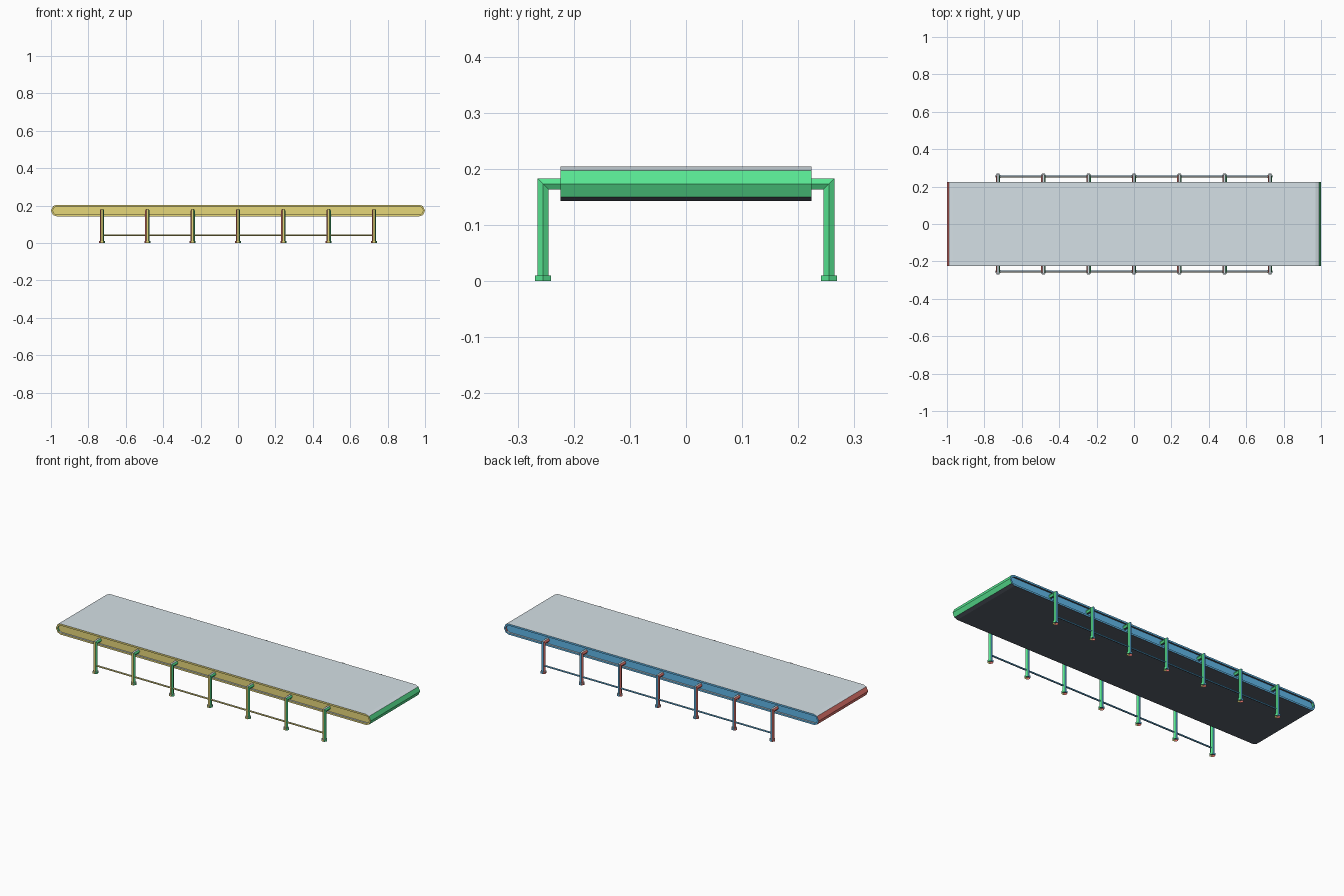
import bpy, bmesh, math

cube = bpy.data.objects.get("Cube")
if cube:
    bpy.data.objects.remove(cube, do_unlink=True)


def material(name, srgb):
    """Flat material from display values, stored linear."""
    colour = [((c / 255 + 0.055) / 1.055) ** 2.4 for c in srgb] + [1]
    mat = bpy.data.materials.new(name)
    mat.use_nodes = True
    mat.diffuse_color = colour
    mat.node_tree.nodes["Principled BSDF"].inputs["Base Color"].default_value = colour
    return mat


# One colour per facing direction: +x, -x, +y, -y, +z, -z
MATS = [material("green", (87, 228, 145)), material("red", (236, 122, 114)),
        material("blue", (97, 184, 233)), material("yellow", (230, 215, 122)),
        material("light grey", (213, 224, 230)), material("charcoal", (87, 95, 106))]


def loft(name, rings, open_start=False):
    """Skin a row of equal point rings, cap the ends, colour by direction."""
    bm = bmesh.new()
    loops = [[bm.verts.new(p) for p in ring] for ring in rings]
    n = len(loops[0])
    for a, b in zip(loops, loops[1:]):
        for i in range(n):
            j = (i + 1) % n
            bm.faces.new((a[i], a[j], b[j], b[i]))
    start_cap = bm.faces.new(loops[0])
    bm.faces.new(loops[-1])
    bmesh.ops.recalc_face_normals(bm, faces=bm.faces)
    for face in bm.faces:
        axis = max(range(3), key=lambda k: abs(face.normal[k]))
        face.material_index = axis * 2 + (face.normal[axis] < 0)
    if open_start:
        bmesh.ops.delete(bm, geom=[start_cap], context='FACES_ONLY')
    mesh = bpy.data.meshes.new(name)
    bm.to_mesh(mesh)
    bm.free()
    for mat in MATS:
        mesh.materials.append(mat)
    obj = bpy.data.objects.new(name, mesh)
    bpy.context.collection.objects.link(obj)
    return obj


def hexagon(half_width):
    """Six points, corners on the first axis, flats on the second."""
    r = half_width / math.cos(math.pi / 6)
    return [(r * math.cos(k * math.pi / 3), r * math.sin(k * math.pi / 3)) for k in range(6)]


BELT_Z = 0.1737
BELT_Y = 0.224
END_X = 0.9693
LEG_Y = 0.2545


# Belt body: rounded-end loop with a recessed panel on each long side
def belt_ring(radius, y):
    points = []
    for side in (1, -1):
        for angle in (90, 50, 0, -50, -90):
            a = math.radians(angle)
            points.append((side * (END_X + radius * math.cos(a)), y,
                           BELT_Z + side * radius * math.sin(a)))
    return points


OUTER, INNER, PANEL_Y = 0.0307, 0.021, BELT_Y - 0.01
loft("conveyor_belt", [
    belt_ring(INNER, -PANEL_Y), belt_ring(INNER, -BELT_Y), belt_ring(OUTER, -BELT_Y),
    belt_ring(OUTER, BELT_Y), belt_ring(INNER, BELT_Y), belt_ring(INNER, PANEL_Y)])

# Legs with mitred support arms, hollow feet and a tie rail along each side
LEG_X = [i * 0.2423 for i in range(-3, 4)]
for side, label in ((-1, "front"), (1, "back")):
    for number, x in enumerate(LEG_X, 1):
        section = hexagon(0.0098)
        loft(f"{label}_leg_{number}", [
            [(x + u, side * (LEG_Y + v), 0.0105) for u, v in section],
            [(x + u, side * (LEG_Y + v), BELT_Z + v) for u, v in section],
            [(x + u, side * (PANEL_Y - 0.005), BELT_Z + v) for u, v in section]])
        loft(f"{label}_foot_{number}", [
            [(x + u, side * LEG_Y + v, z) for u, v in hexagon(0.0142)]
            for z in (0, 0.0105)], open_start=True)
    loft(f"{label}_rail", [
        [(x, side * LEG_Y + u, 0.043 + v) for u, v in hexagon(0.004)]
        for x in (LEG_X[0], LEG_X[-1])])
